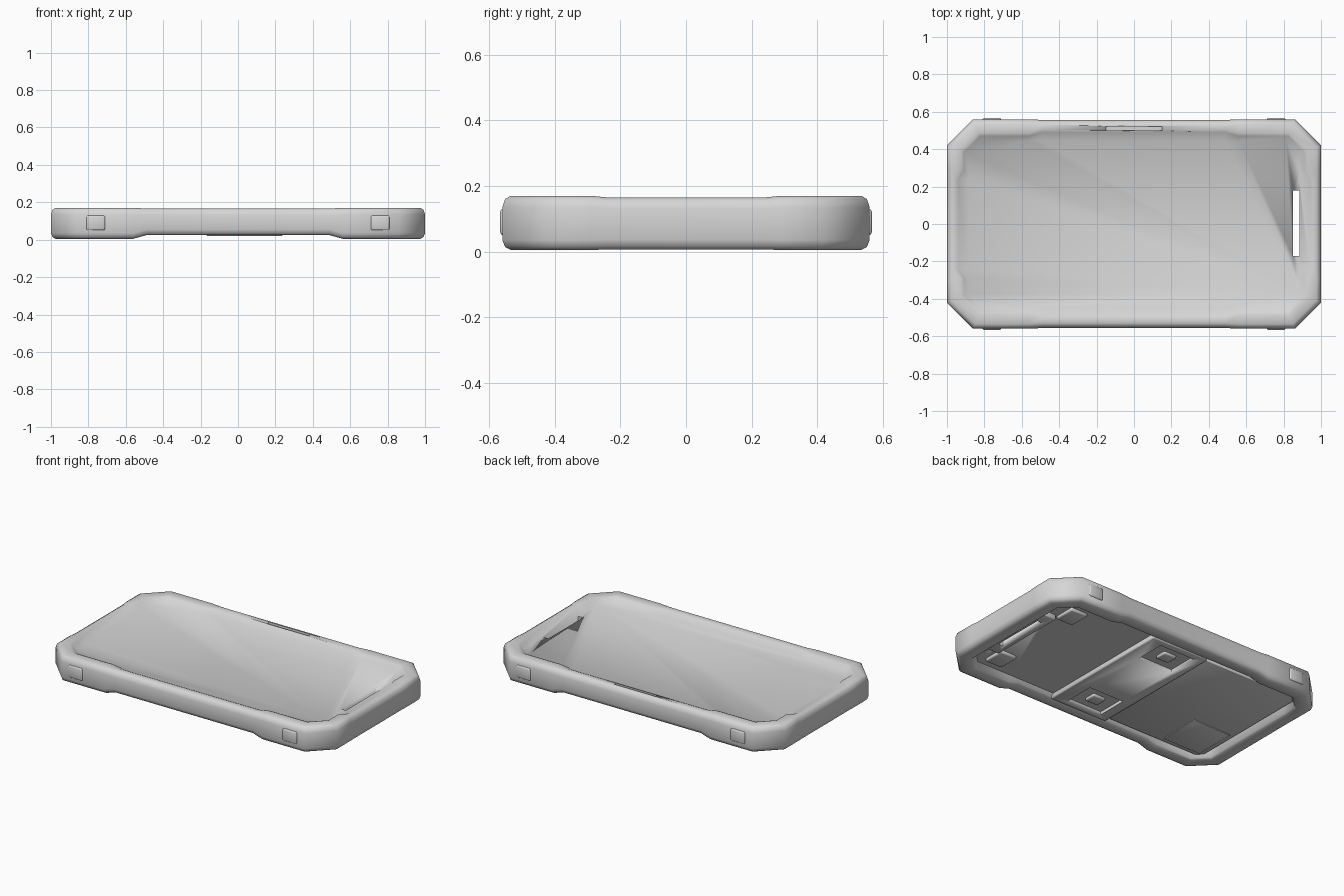
import bpy, bmesh, math
from mathutils import Matrix

cube = bpy.data.objects.get("Cube")
if cube:
    bpy.data.objects.remove(cube, do_unlink=True)

A, B, CHAMFER = 1.0, 0.56, 0.14
FLOOR_TOP, FLOOR_BOTTOM = 0.14, 0.05

gray = bpy.data.materials.new("shell_gray")
gray.use_nodes = True
gray.diffuse_color = (0.67, 0.67, 0.67, 1)
gray.node_tree.nodes["Principled BSDF"].inputs["Base Color"].default_value = (0.67, 0.67, 0.67, 1)


def finish(name, bm):
    bmesh.ops.recalc_face_normals(bm, faces=bm.faces[:])
    mesh = bpy.data.meshes.new(name)
    bm.to_mesh(mesh)
    bm.free()
    mesh.materials.append(gray)
    obj = bpy.data.objects.new(name, mesh)
    bpy.context.collection.objects.link(obj)
    bpy.ops.object.select_all(action="DESELECT")
    obj.select_set(True)
    bpy.context.view_layer.objects.active = obj
    bpy.ops.object.shade_smooth_by_angle(angle=math.radians(50))
    return obj


def box(name, lo, hi, bevel=0.0):
    """Box between two corners, with optional rounded edges."""
    bm = bmesh.new()
    size = [h - l for l, h in zip(lo, hi)]
    mid = [(h + l) / 2 for l, h in zip(lo, hi)]
    bmesh.ops.create_cube(bm, size=1, matrix=Matrix.Translation(mid) @ Matrix.Diagonal((*size, 1)))
    if bevel:
        bmesh.ops.bevel(bm, geom=bm.edges[:], offset=bevel, segments=2, affect="EDGES", profile=0.5)
    return finish(name, bm)


def cut(obj, cutter):
    mod = obj.modifiers.new("cut", "BOOLEAN")
    mod.operation = "DIFFERENCE"
    mod.solver = "EXACT"
    mod.object = cutter
    cutter.hide_render = True
    cutter.hide_set(True)


# Stations of one quarter of the outline, moved inward by o
def quarter(kind, o):
    a, b, c = A - o, B - o, CHAMFER - o * (2 - math.sqrt(2))
    return {"end_mid": (a, 0.24), "end_step": (a, 0.29),
            "corner_a": (a, b - c), "corner_b": (a - c, b),
            "side_step": (0.56, b), "side_mid": (0.49, b)}[kind]


KINDS = ["end_mid", "end_step", "corner_a", "corner_b", "side_step", "side_mid"]


def profile(kind):
    """Cross-section from the inner bottom, around the outside, to the floor."""
    top, low, lip, out = 0.17, 0.005, 0.09, 0.0
    if kind == "end_mid":
        top, low, lip = 0.165, 0.006, 0.06
    if kind == "side_mid":
        top, low, lip, out = 0.167, 0.024, 0.07, 0.004
    return [(0.115, FLOOR_BOTTOM), (0.10, low + 0.008), (0.09, low), (out + 0.025, low),
            (out + 0.008, low + 0.009), (out, low + 0.03), (out, top - 0.035),
            (out + 0.008, top - 0.01), (out + 0.025, top), (lip - 0.015, top),
            (lip, top - 0.006), (0.115, FLOOR_TOP)]


# Bumper frame with its solid back
stations = []
for sx, sy, flip in ((1, 1, 1), (-1, 1, -1), (-1, -1, 1), (1, -1, -1)):
    stations += [(k, sx, sy) for k in KINDS[::flip]]
bm = bmesh.new()
rings = []
for kind, sx, sy in stations:
    col = []
    for o, z in profile(kind):
        x, y = quarter(kind, o)
        col.append(bm.verts.new((x * sx, y * sy, z)))
    rings.append(col)
for i, col in enumerate(rings):
    nxt = rings[(i + 1) % len(rings)]
    for j in range(len(col) - 1):
        bm.faces.new((col[j], nxt[j], nxt[j + 1], col[j + 1]))
bm.faces.new([c[0] for c in rings])
bm.faces.new([c[-1] for c in rings])
shell = finish("bumper_shell", bm)

# Long slot through the end, and the button notch in the back rim
slot = box("slot_cutter", (0.85, -0.17, -0.1), (0.885, 0.18, 0.3))
cut(shell, slot)
cut(shell, box("button_notch_cutter", (-0.15, 0.5, 0.148), (0.15, 0.522, 0.2)))

# Underside: end bridge around the slot, cross bar, recessed plate, square pad
bridge = box("slot_bridge", (0.81, -0.26, 0.018), (0.915, 0.26, 0.06), bevel=0.008)
cut(bridge, slot)
bar = box("back_cross_bar", (-0.17, -0.465, 0.02), (0.24, 0.465, 0.055), bevel=0.008)
box("back_plate", (-0.87, -0.44, 0.032), (-0.17, 0.44, 0.055), bevel=0.004)
box("back_square_pad", (-0.84, -0.41, 0.027), (-0.57, -0.13, 0.04), bevel=0.003)
for side, name in ((1, "back"), (-1, "front")):
    y = 0.32 * side
    cut(bar, box(name + "_pocket_cutter", (-0.1, y - 0.1, 0), (0.15, y + 0.1, 0.04)))
    box(name + "_pocket_button", (-0.02, y - 0.04, 0.024), (0.07, y + 0.04, 0.05), bevel=0.008)
    box(name + "_end_pad", (0.68, y - 0.07, 0.03), (0.8, y + 0.07, 0.055), bevel=0.008)

# Side lugs near the four corners
for sx, xn in ((1, "left"), (-1, "right")):
    for sy, yn in ((1, "back"), (-1, "front")):
        x, y = 0.76 * sx, 0.553 * sy
        box(f"{yn}_{xn}_lug", (x - 0.05, y - 0.014, 0.05), (x + 0.05, y + 0.014, 0.13), bevel=0.009)
